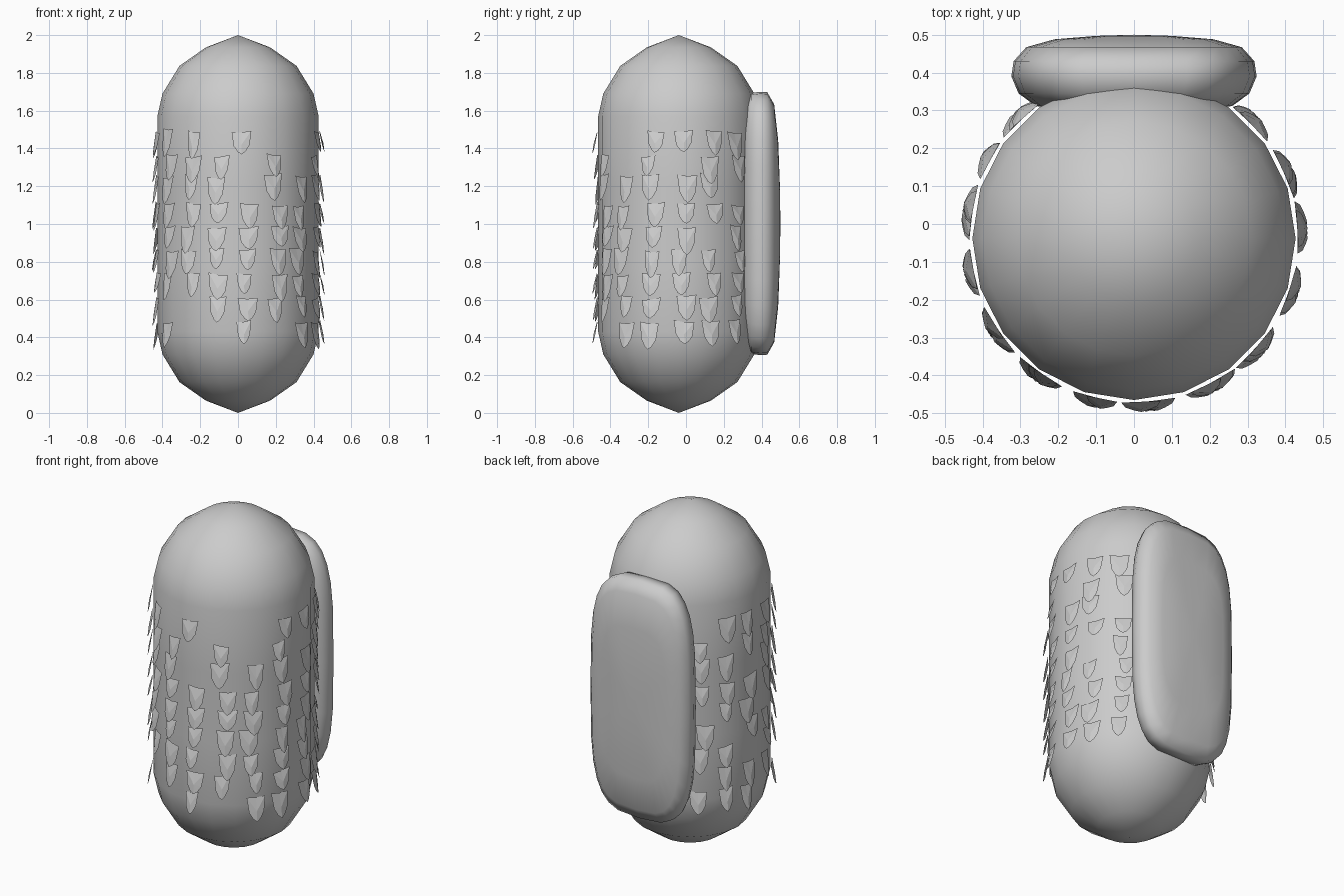
import bpy, math, random

if "Cube" in bpy.data.objects:
    bpy.data.objects.remove(bpy.data.objects["Cube"])

random.seed(4)
CY = -0.038  # body axis in y


def make(name, verts, faces, smooth=True):
    mesh = bpy.data.meshes.new(name)
    mesh.from_pydata(verts, [], faces)
    mesh.update()
    for p in mesh.polygons:
        p.use_smooth = smooth
    ob = bpy.data.objects.new(name, mesh)
    bpy.context.collection.objects.link(ob)
    return ob


def skin(name, start, rings, end):
    """Closed surface: a pole, a list of rings, a pole."""
    n = len(rings[0])
    verts = [start] + [p for r in rings for p in r] + [end]
    last = len(verts) - 1
    idx = lambda k, i: 1 + k * n + i % n
    faces = [(0, idx(0, i + 1), idx(0, i)) for i in range(n)]
    for k in range(len(rings) - 1):
        faces += [(idx(k, i), idx(k, i + 1), idx(k + 1, i + 1), idx(k + 1, i))
                  for i in range(n)]
    top = len(rings) - 1
    faces += [(last, idx(top, i), idx(top, i + 1)) for i in range(n)]
    return make(name, verts, faces)


# Body: 20-sided capsule
half = [(0.17, 0.065), (0.31, 0.163), (0.40, 0.31), (0.427, 0.43)]
profile = half + [(0.427, 0.8), (0.427, 1.2)] + [(r, 2 - z) for r, z in reversed(half)]
rings = [[(r * math.sin(math.tau * i / 20), CY - r * math.cos(math.tau * i / 20), z)
          for i in range(20)] for r, z in profile]
skin("body", (0, CY, 0), rings, (0, CY, 2))


# Back pack: rounded slab, superellipse outline swept along y
def outline(y, hx, hz, n=28, e=2 / 3.6):
    pts = []
    for i in range(n):
        a = math.tau * i / n
        c, s = math.cos(a), math.sin(a)
        pts.append((hx * math.copysign(abs(c) ** e, c), y,
                    1.003 - hz * math.copysign(abs(s) ** e, s)))
    return pts


slab = [(0.302, 0.20, 0.52), (0.312, 0.26, 0.63), (0.345, 0.305, 0.69),
        (0.39, 0.324, 0.697), (0.43, 0.318, 0.695), (0.467, 0.285, 0.63),
        (0.488, 0.21, 0.44), (0.497, 0.10, 0.2)]
skin("back_pack", (0, 0.30, 1.003), [outline(*s) for s in slab], (0, 0.50, 1.003))


# Scales: small shields hanging off the body, bottom tip standing out
def scale_piece(angle, top, w, h, tilt):
    shape = [(0, 0, 0), (0.5, 0.04, 0), (0.4, -0.6, 0.5), (0.2, -0.88, 0.8),
             (0, -1, 1), (-0.2, -0.88, 0.8), (-0.4, -0.6, 0.5), (-0.5, 0.04, 0),
             (0, -0.55, 0.75)]
    a = math.radians(angle)
    out, side = (math.sin(a), -math.cos(a)), (math.cos(a), math.sin(a))
    verts = []
    for u, v, d in shape:
        s, r = u * w, 0.432 + d * 0.027
        verts.append((out[0] * r + side[0] * s, CY + out[1] * r + side[1] * s,
                      top + v * h + s * tilt))
    return verts, [(8, (i + 1) % 8, i) for i in range(8)]


# Columns (degrees from the front) and which of the nine rows are filled
columns = {-137: "011101101", -118: "101110111", -99: "110111011", -78: "111101110",
           -56: "111111101", -35: "111111100", -13: "011111110", 5: "100111111",
           28: "011111110", 48: "001111111", 71: "111111111", 93: "101111111",
           114: "111101111", 135: "110111111"}
row_tops = [1.49, 1.36, 1.25, 1.10, 0.98, 0.86, 0.73, 0.61, 0.48]
verts, faces = [], []
for angle, filled in columns.items():
    for flag, top in zip(filled, row_tops):
        if flag == "1":
            v, f = scale_piece(angle + random.uniform(-3, 3), top + random.uniform(-0.01, 0.01),
                               random.uniform(0.075, 0.11), random.uniform(0.1, 0.145),
                               random.uniform(-0.15, 0.15))
            faces += [tuple(i + len(verts) for i in t) for t in f]
            verts += v
make("body_scales", verts, faces, smooth=False)
